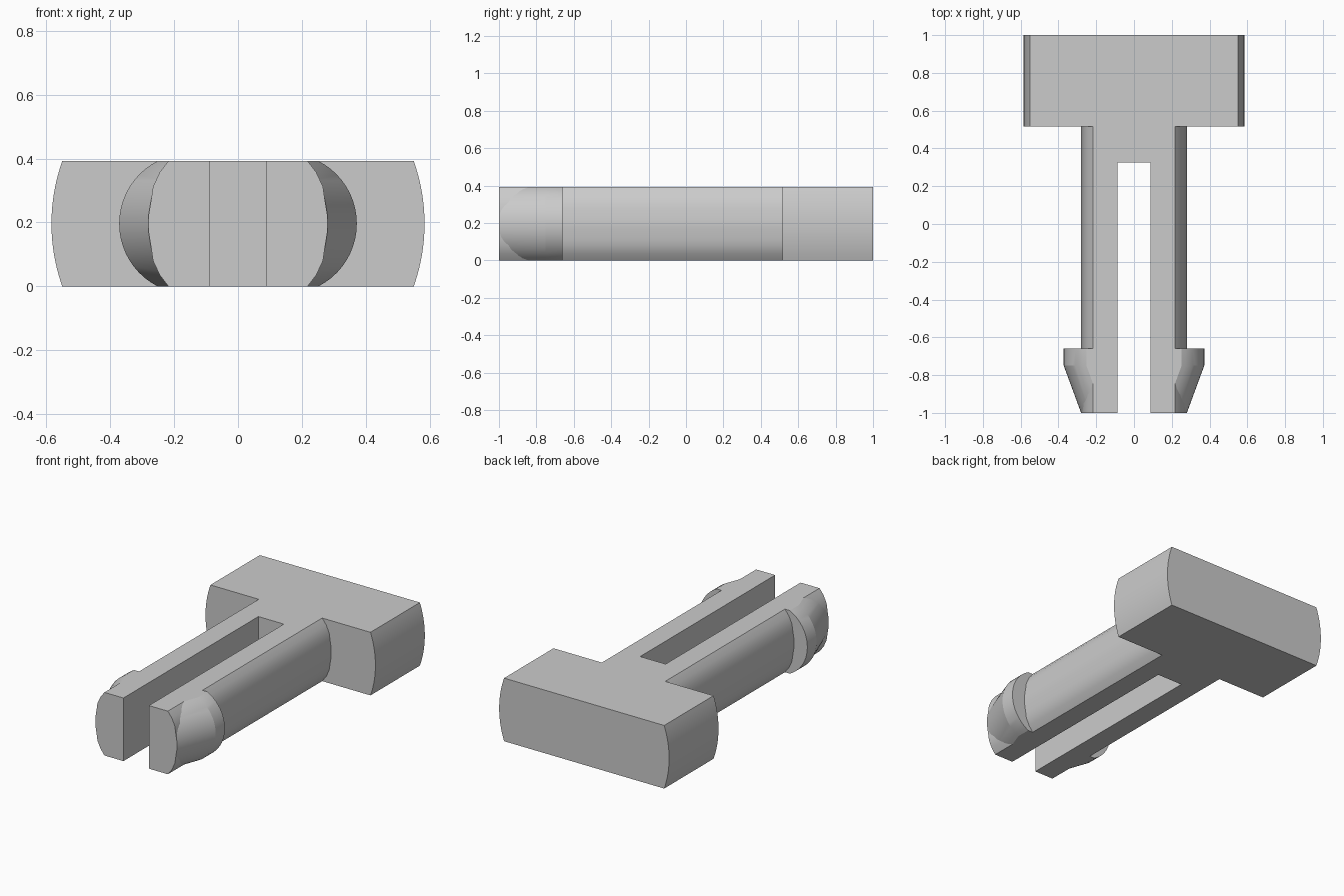
import bpy, bmesh, math

cube = bpy.data.objects.get("Cube")
if cube:
    bpy.data.objects.remove(cube, do_unlink=True)

H = 0.392          # thickness
MID = H / 2
SLOT = 0.0875      # half width of the slot

grey = bpy.data.materials.new("light grey plastic")
grey.use_nodes = True
grey.diffuse_color = (0.6, 0.6, 0.6, 1)
grey.node_tree.nodes["Principled BSDF"].inputs["Base Color"].default_value = (0.6, 0.6, 0.6, 1)


def loft(name, sections):
    """Join matching (x, z) outlines placed at successive y positions."""
    bm = bmesh.new()
    rings = [[bm.verts.new((x, y, z)) for x, z in pts] for y, pts in sections]
    for a, b in zip(rings, rings[1:]):
        n = len(a)
        for i in range(n):
            bm.faces.new((a[i], a[(i + 1) % n], b[(i + 1) % n], b[i]))
    bm.faces.new(rings[0])
    bm.faces.new(rings[-1])
    bmesh.ops.recalc_face_normals(bm, faces=bm.faces)
    mesh = bpy.data.meshes.new(name)
    bm.to_mesh(mesh)
    bm.free()
    mesh.materials.append(grey)
    obj = bpy.data.objects.new(name, mesh)
    bpy.context.collection.objects.link(obj)
    return obj


def smooth(obj, angle=25):
    bpy.ops.object.select_all(action='DESELECT')
    obj.select_set(True)
    bpy.context.view_layer.objects.active = obj
    bpy.ops.object.shade_smooth_by_angle(angle=math.radians(angle))


def arc(cx, r, n=20):
    """Right-hand arc of a circle, cut off at the bottom and top planes."""
    a = math.asin(MID / r)
    angles = [-a + 2 * a * i / n for i in range(n + 1)]
    return [(cx + r * math.cos(t), MID + r * math.sin(t)) for t in angles]


def mirrored(pts):
    return pts + [(-x, z) for x, z in reversed(pts)]


# Wide head with rounded ends
smooth(loft("head", [(y, mirrored(arc(0, 0.584))) for y in (0.515, 1.0)]))

# Shaft with softly bulging sides
lower = [(0.218, 0), (0.245, 0.035), (0.266, 0.08), (0.271, 0.115), (0.28, 0.17)]
side = lower + [(x, H - z) for x, z in reversed(lower)]
shaft = loft("shaft", [(y, mirrored(side)) for y in (-1.0, 0.515)])

# Slot that splits the shaft into two prongs
w = [(-SLOT, -0.1), (SLOT, -0.1), (SLOT, H + 0.1), (-SLOT, H + 0.1)]
cutter = loft("slot_cutter", [(-1.1, w), (0.325, w)])
cutter.hide_render = True
cut = shaft.modifiers.new("slot", 'BOOLEAN')
cut.operation = 'DIFFERENCE'
cut.solver = 'EXACT'
cut.object = cutter
bpy.context.view_layer.objects.active = shaft
bpy.ops.object.modifier_apply(modifier=cut.name)
bpy.data.objects.remove(cutter, do_unlink=True)
smooth(shaft)

# Tapered snap barbs at the prong tips
for name, s in (("left_barb", 1), ("right_barb", -1)):
    sections = []
    for y, shift in ((-1.0, 0.092), (-0.75, 0), (-0.66, 0)):
        outline = arc(0.152 - shift, 0.22)
        outline = [(0.12, 0)] + [(max(x, 0.13), z) for x, z in outline] + [(0.12, H)]
        sections.append((y, [(s * x, z) for x, z in outline]))
    smooth(loft(name, sections), 15)
